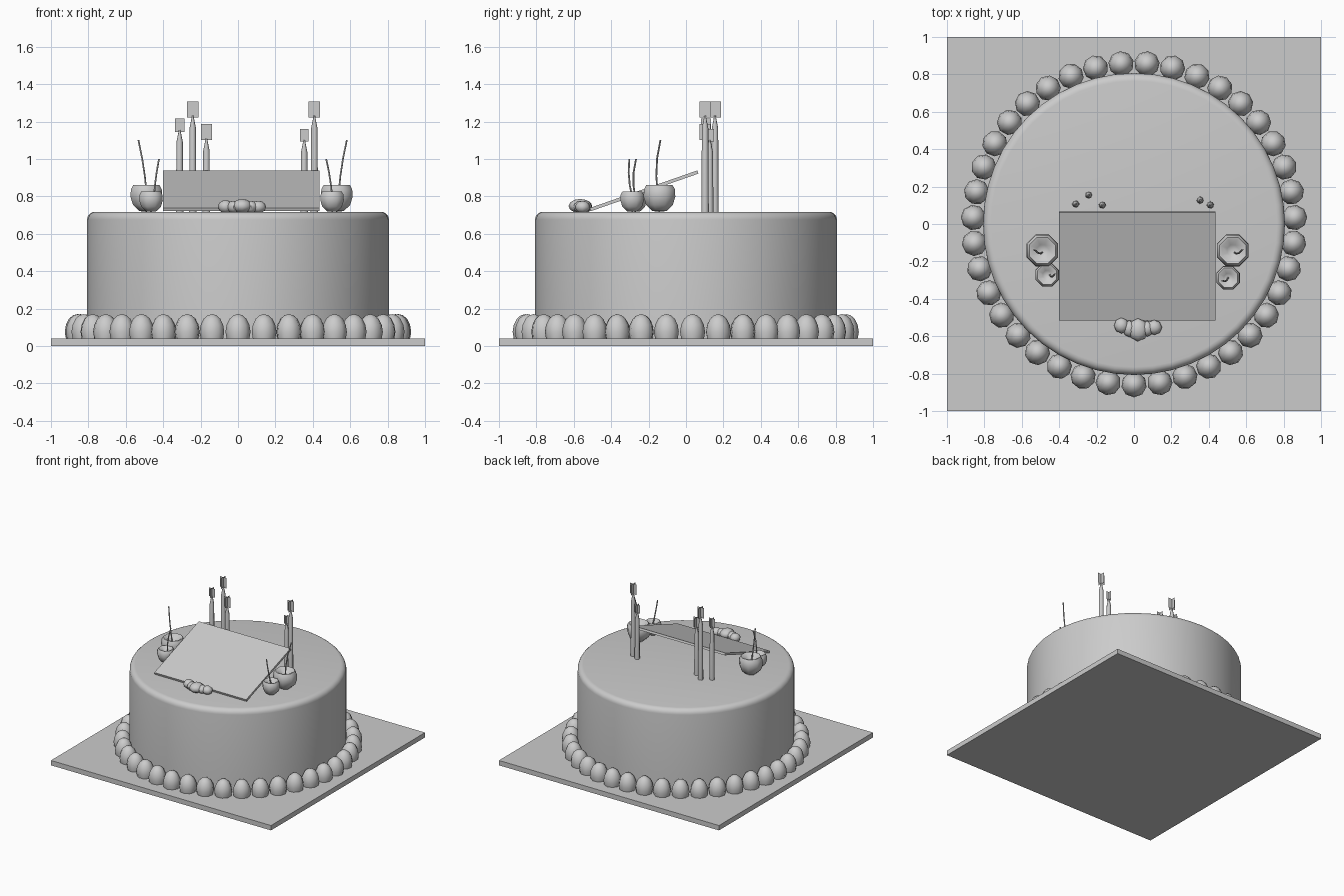
import bpy, bmesh, math
from mathutils import Matrix, Vector

if "Cube" in bpy.data.objects:
    bpy.data.objects.remove(bpy.data.objects["Cube"])


def finish(bm, name, smooth=None):
    me = bpy.data.meshes.new(name)
    bmesh.ops.recalc_face_normals(bm, faces=bm.faces)
    bm.to_mesh(me)
    bm.free()
    ob = bpy.data.objects.new(name, me)
    bpy.context.collection.objects.link(ob)
    if smooth:
        bpy.ops.object.select_all(action='DESELECT')
        ob.select_set(True)
        bpy.context.view_layer.objects.active = ob
        bpy.ops.object.shade_smooth_by_angle(angle=math.radians(smooth))
    return ob


def lathe(bm, profile, sides, at=(0, 0), turn=0.0):
    """Revolve (radius, z) points around a vertical axis; radius 0 makes a pole."""
    rings = []
    for r, z in profile:
        if r == 0:
            rings.append([bm.verts.new((at[0], at[1], z))])
        else:
            rings.append([bm.verts.new((at[0] + r * math.cos(turn + math.tau * i / sides),
                                        at[1] + r * math.sin(turn + math.tau * i / sides), z))
                          for i in range(sides)])
    for a, b in zip(rings, rings[1:]):
        for i in range(sides):
            j = (i + 1) % sides
            vs = [a[i % len(a)], a[j % len(a)], b[j % len(b)], b[i % len(b)]]
            bm.faces.new(list(dict.fromkeys(vs)))


def box(name, size, matrix):
    bm = bmesh.new()
    bmesh.ops.create_cube(bm, size=1, matrix=matrix @ Matrix.Diagonal((*size, 1)))
    return finish(bm, name)


def tube(bm, points, radius, sides=5):
    rings = [[bm.verts.new(Vector(p) + Vector((radius * math.cos(math.tau * i / sides),
                                               radius * math.sin(math.tau * i / sides), 0)))
              for i in range(sides)] for p in points]
    for a, b in zip(rings, rings[1:]):
        for i in range(sides):
            j = (i + 1) % sides
            bm.faces.new((a[i], a[j], b[j], b[i]))
    bm.faces.new(rings[0])
    bm.faces.new(rings[-1])


# Square board
box("cake_board", (2, 2, 0.04), Matrix.Translation((0, 0, 0.02)))

# Cake body with rounded top edge
TOP = 0.717
bm = bmesh.new()
edge = [(0.765 + 0.042 * math.cos(a), TOP - 0.042 + 0.042 * math.sin(a))
        for a in (math.pi / 2 * k / 5 for k in range(6))]
lathe(bm, [(0, 0.04), (0.807, 0.04)] + edge + [(0, TOP)], 48)
finish(bm, "cake_body", 40)

# Piped cream border of egg-shaped beads
bm = bmesh.new()
BEADS = 39
for k in range(BEADS):
    a = -math.pi / 2 + math.tau * k / BEADS
    lathe(bm, [(0, 0.04), (0.062, 0.04), (0.068, 0.075), (0.062, 0.112),
               (0.046, 0.145), (0.024, 0.164), (0, 0.17)],
          9, (0.859 * math.cos(a), 0.859 * math.sin(a)), a)
finish(bm, "cream_border", 50)

# Tilted card leaning back
front, back = Vector((0.0175, -0.512, 0.729)), Vector((0.0175, 0.064, 0.930))
tilt = math.atan2(back.z - front.z, back.y - front.y)
box("tilted_card", (0.835, (back - front).length, 0.018),
    Matrix.Translation((front + back) / 2) @ Matrix.Rotation(tilt, 4, 'X'))

# Cherries: octagonal, dished on top, each with a bent stem
# (x, y, radius, height, stem base offset, stem top offset, stem top z)
cherries = [(-0.49, -0.142, 0.092, 0.147, (0.00, -0.01), (-0.043, 0.005), 1.10),
            (-0.465, -0.272, 0.068, 0.112, (0.015, 0.0), (0.042, 0.005), 1.00),
            (0.528, -0.142, 0.092, 0.147, (0.01, -0.01), (0.053, 0.005), 1.10),
            (0.503, -0.288, 0.068, 0.112, (0.0, 0.0), (-0.032, -0.015), 1.00)]
cb, sb = bmesh.new(), bmesh.new()
for x, y, r, h, b, t, zt in cherries:
    shape = [(0, 0), (0.45, 0.03), (0.84, 0.25), (1.0, 0.55), (0.97, 0.82),
             (0.82, 0.98), (0.68, 0.96), (0.35, 0.80), (0, 0.72)]
    lathe(cb, [(r * p, TOP + h * q) for p, q in shape], 8, (x, y), math.pi / 8)
    z0 = TOP + 0.72 * h
    pts = []
    for f in (0, 0.3, 0.65, 1):
        g = f * f * 0.5 + f * 0.5
        pts.append((x + b[0] + (t[0] - b[0]) * g,
                    y + b[1] + (t[1] - b[1]) * g - 0.012 * math.sin(math.pi * f),
                    z0 + (zt - z0) * f))
    tube(sb, pts, 0.005)
finish(cb, "cherries", 50)
finish(sb, "cherry_stems", 50)

# Candles with crossed-plane flames: (x, y, top z, flame width, flame bottom, flame top)
candles = [(-0.312, 0.107, 1.14, 0.052, 1.145, 1.217),
           (-0.242, 0.155, 1.215, 0.062, 1.222, 1.308),
           (-0.169, 0.102, 1.095, 0.060, 1.100, 1.186),
           (0.354, 0.127, 1.087, 0.046, 1.092, 1.160),
           (0.408, 0.102, 1.215, 0.060, 1.222, 1.308)]
cb, fb = bmesh.new(), bmesh.new()
for x, y, zt, w, f0, f1 in candles:
    lathe(cb, [(0, TOP - 0.01), (0.02, TOP - 0.01), (0.017, zt - 0.05),
               (0.008, zt - 0.005), (0.004, f0 + 0.01), (0, f0 + 0.01)], 8, (x, y))
    for dx, dy in ((w / 2, 0), (0, w / 2)):
        fb.faces.new([fb.verts.new(c) for c in (
            (x - dx, y - dy, f0), (x + dx, y + dy, f0),
            (x + dx, y + dy, f1), (x - dx, y - dy, f1))])
finish(cb, "candles", 50)
finish(fb, "candle_flames")

# Cream blobs at the foot of the card: (x, y, half width, half depth, half height)
bm = bmesh.new()
for x, y, w, d, h in [(-0.067, -0.543, 0.040, 0.042, 0.035), (0.022, -0.566, 0.054, 0.062, 0.038),
                      (-0.025, -0.560, 0.035, 0.045, 0.033), (0.070, -0.560, 0.035, 0.042, 0.033),
                      (0.108, -0.553, 0.042, 0.040, 0.033)]:
    bmesh.ops.create_uvsphere(bm, u_segments=8, v_segments=6, radius=1,
                              matrix=Matrix.Translation((x, y, 0.71 + h)) @ Matrix.Diagonal((w, d, h, 1)))
finish(bm, "cream_blobs", 50)
